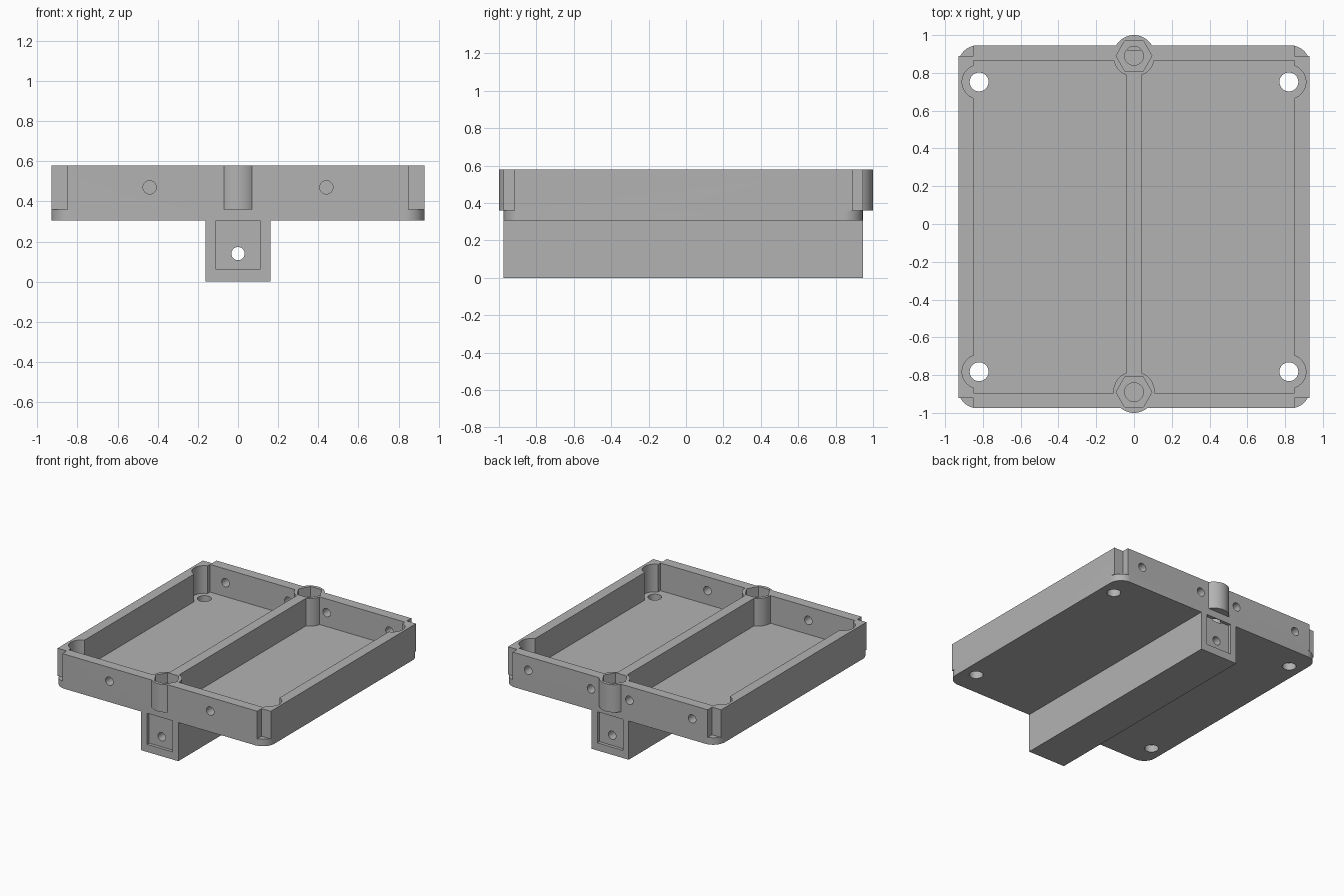
import bpy, bmesh, math

if "Cube" in bpy.data.objects:
    bpy.data.objects.remove(bpy.data.objects["Cube"])

Y0, Y1 = -0.975, 0.945            # tray front and back
YC = (Y0 + Y1) / 2
FLOOR, TOP, UNDER = 0.36, 0.578, 0.305

grey = bpy.data.materials.new("plain_grey")
grey.diffuse_color = (0.45, 0.45, 0.45, 1)
grey.use_nodes = True
grey.node_tree.nodes["Principled BSDF"].inputs["Base Color"].default_value = grey.diffuse_color


def finish(bm, name):
    bmesh.ops.recalc_face_normals(bm, faces=bm.faces)
    mesh = bpy.data.meshes.new(name)
    bm.to_mesh(mesh)
    bm.free()
    mesh.materials.append(grey)
    ob = bpy.data.objects.new(name, mesh)
    bpy.context.collection.objects.link(ob)
    return ob


def prism(name, pts, z0, z1):
    bm = bmesh.new()
    face = bm.faces.new([bm.verts.new((x, y, z0)) for x, y in pts])
    ext = bmesh.ops.extrude_face_region(bm, geom=[face])["geom"]
    verts = [v for v in ext if isinstance(v, bmesh.types.BMVert)]
    bmesh.ops.translate(bm, verts=verts, vec=(0, 0, z1 - z0))
    return finish(bm, name)


def box(name, x0, x1, y0, y1, z0, z1):
    return prism(name, [(x0, y0), (x1, y0), (x1, y1), (x0, y1)], z0, z1)


def cylinder(name, x, y, r, z0, z1, sides=48):
    step = 2 * math.pi / sides
    return prism(name, [(x + r * math.cos(i * step), y + r * math.sin(i * step))
                        for i in range(sides)], z0, z1)


def bore(name, x, z, r, y0, y1):
    """Cylinder running along y."""
    ob = cylinder(name, 0, 0, r, -(y1 - y0) / 2, (y1 - y0) / 2, 32)
    ob.rotation_euler = (math.pi / 2, 0, 0)
    ob.location = (x, (y0 + y1) / 2, z)
    return ob


def combine(target, other, operation):
    other.hide_render = True
    mod = target.modifiers.new("combine", 'BOOLEAN')
    mod.operation, mod.solver, mod.object = operation, 'EXACT', other
    bpy.context.view_layer.update()
    graph = bpy.context.evaluated_depsgraph_get()
    mesh = bpy.data.meshes.new_from_object(target.evaluated_get(graph))
    target.modifiers.clear()
    target.data = mesh
    bpy.data.objects.remove(other)


# Walls with a central divider
tray = box("bracket_tray", -0.93, 0.93, Y0, Y1, FLOOR, TOP)
for s in (-1, 1):
    xs = sorted((s * 0.04, s * 0.85))
    combine(tray, box("cavity", *xs, Y0 + 0.08, Y1 - 0.08, 0.3, 0.7), 'DIFFERENCE')
    for y in (YC - 0.767, YC + 0.767):
        combine(tray, cylinder("corner_scoop", s * 0.82, y, 0.09, 0.3, 0.7), 'DIFFERENCE')
    # Square notches in the wall corners
    xs = sorted((s * 0.85, s * 1.1))
    combine(tray, box("notch", *xs, Y0 - 0.1, Y0 + 0.055, 0.3, 0.7), 'DIFFERENCE')
    combine(tray, box("notch", *xs, Y1 - 0.055, Y1 + 0.1, 0.3, 0.7), 'DIFFERENCE')

# Round bosses at the divider ends
for y in (-0.89, 0.89):
    combine(tray, cylinder("boss", 0, y, 0.11, FLOOR, TOP, 64), 'UNION')

# Floor plate with rounded corners
R = 0.1
outline = []
for k, (sx, sy) in enumerate(((1, 1), (-1, 1), (-1, -1), (1, -1))):
    cx = sx * (0.93 - R)
    cy = YC + sy * ((Y1 - Y0) / 2 - R)
    for i in range(13):
        a = math.pi / 2 * (k + i / 12)
        outline.append((cx + R * math.cos(a), cy + R * math.sin(a)))
combine(tray, prism("floor_plate", outline, UNDER, FLOOR), 'UNION')

# Stem bar under the floor
combine(tray, box("stem", -0.162, 0.162, Y0, Y1, 0, UNDER), 'UNION')

# Shallow recesses in both stem ends, and the bore through it
for y in (Y0, Y1):
    combine(tray, box("recess", -0.11, 0.11, y - 0.025, y + 0.025, 0.06, UNDER), 'DIFFERENCE')
combine(tray, bore("stem_bore", 0, 0.14, 0.033, -1.2, 1.2), 'DIFFERENCE')

# Hexagonal nut pockets and screw holes in the bosses
for y in (-0.89, 0.89):
    combine(tray, cylinder("nut_pocket", 0, y, 0.095, TOP - 0.08, 0.7, 6), 'DIFFERENCE')
    combine(tray, cylinder("screw_hole", 0, y, 0.05, 0.295, 0.7, 32), 'DIFFERENCE')

# Mounting holes through the floor, and wall holes front and back
for s in (-1, 1):
    for y in (YC - 0.767, YC + 0.767):
        combine(tray, cylinder("mount_hole", s * 0.82, y, 0.05, 0.2, 0.45, 32), 'DIFFERENCE')
    combine(tray, bore("front_hole", s * 0.44, 0.47, 0.033, Y0 - 0.1, Y0 + 0.2), 'DIFFERENCE')
    for x in (0.167, 0.715):
        combine(tray, bore("back_hole", s * x, 0.47, 0.033, Y1 - 0.13, Y1 + 0.1), 'DIFFERENCE')

bpy.ops.object.select_all(action='DESELECT')
tray.select_set(True)
bpy.context.view_layer.objects.active = tray
bpy.ops.object.shade_smooth_by_angle(angle=math.radians(30))
